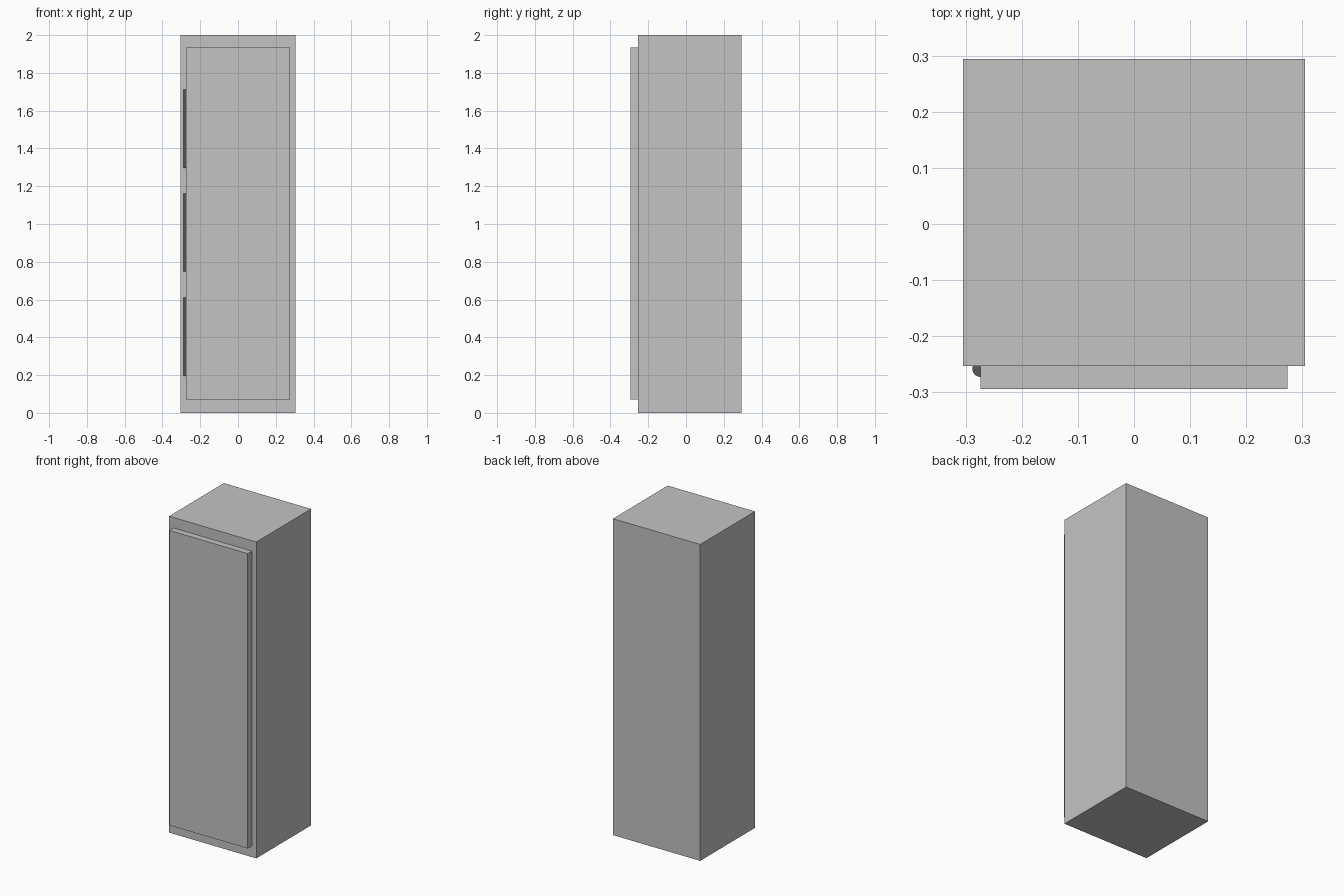
import bpy

if "Cube" in bpy.data.objects:
    bpy.data.objects.remove(bpy.data.objects["Cube"])


def material(name, value):
    m = bpy.data.materials.new(name)
    m.diffuse_color = (value, value, value, 1)
    m.use_nodes = True
    m.node_tree.nodes["Principled BSDF"].inputs["Base Color"].default_value = m.diffuse_color
    return m


light_grey = material("light grey", 0.55)
dark_grey = material("dark grey", 0.10)


def box(name, lo, hi, mat):
    bpy.ops.mesh.primitive_cube_add(
        size=1, location=[(a + b) / 2 for a, b in zip(lo, hi)])
    ob = bpy.context.object
    ob.name = name
    ob.scale = [b - a for a, b in zip(lo, hi)]
    bpy.ops.object.transform_apply(location=False, rotation=False, scale=True)
    ob.data.materials.append(mat)
    return ob


# Cabinet body and front door
box("cabinet_body", (-0.305, -0.253, 0), (0.305, 0.294, 2), light_grey)
box("door", (-0.274, -0.294, 0.07), (0.274, -0.253, 1.934), light_grey)

# Three long barrel hinges along the left edge of the door
for i, z in enumerate((0.403, 0.955, 1.505)):
    bpy.ops.mesh.primitive_cylinder_add(
        vertices=32, radius=0.0145, depth=0.415, location=(-0.2735, -0.258, z))
    hinge = bpy.context.object
    hinge.name = f"hinge_{i + 1}"
    hinge.data.materials.append(dark_grey)
    bpy.ops.object.shade_smooth_by_angle()
